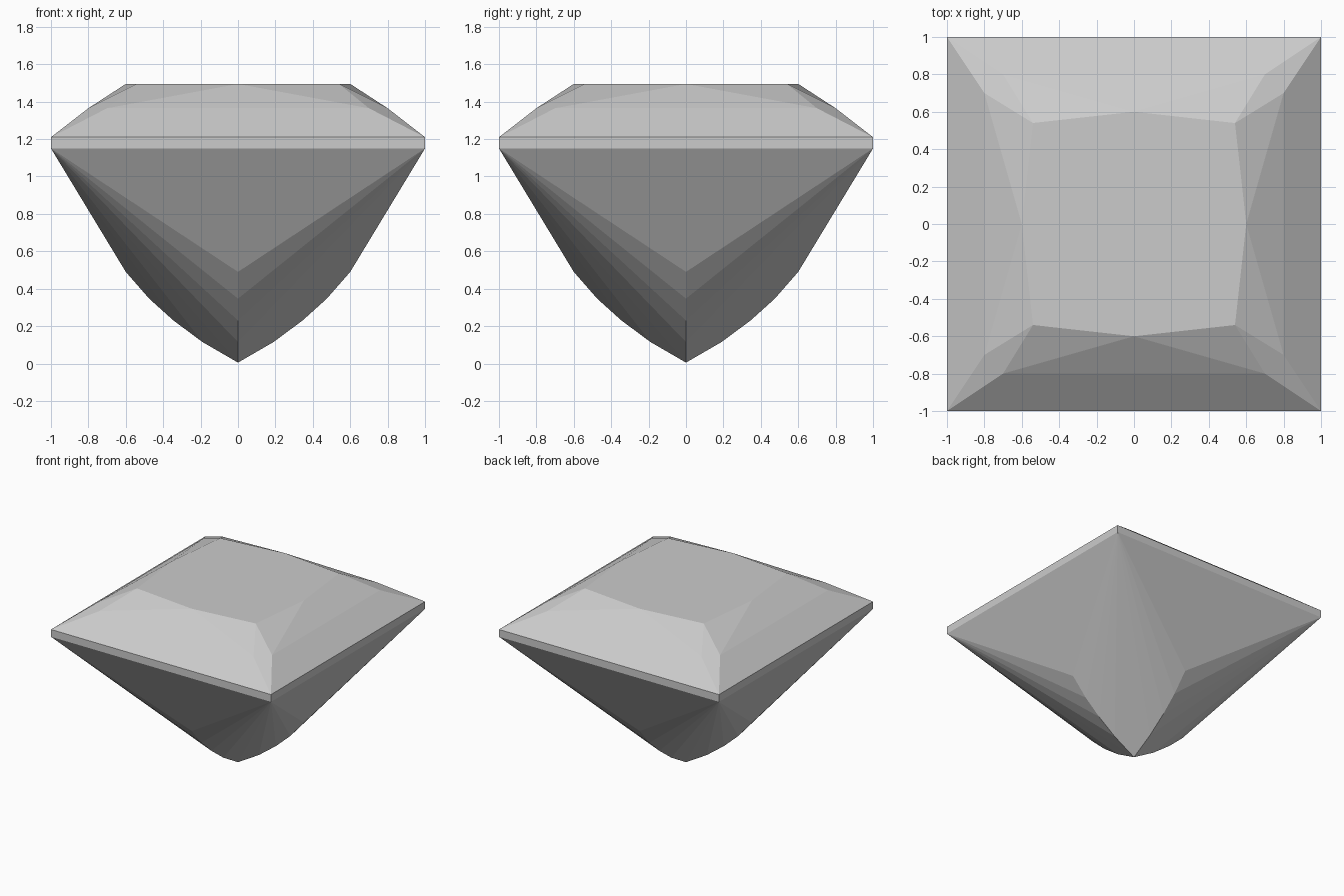
import bpy, bmesh
from mathutils import Matrix
from math import pi

if "Cube" in bpy.data.objects:
    bpy.data.objects.remove(bpy.data.objects["Cube"])

GIRDLE_LOW, GIRDLE_TOP = 1.15, 1.21
MID, TABLE = 1.365, 1.495
# Keel under each side: (distance from axis, height), down to the tip
KEEL = [(0.6, 0.49), (0.475, 0.347), (0.345, 0.23), (0.19, 0.115), (0, 0.005)]

bm = bmesh.new()


def facet(points, turn):
    """One flat face, rotated by a quarter turn about the axis."""
    rot = Matrix.Rotation(turn * pi / 2, 3, 'Z')
    verts = []
    for p in points:
        v = bm.verts.new(p)
        v.co = rot @ v.co
        verts.append(v)
    bm.faces.new(verts)


for q in range(4):
    # Girdle band
    facet([(-1, -1, GIRDLE_LOW), (1, -1, GIRDLE_LOW),
           (1, -1, GIRDLE_TOP), (-1, -1, GIRDLE_TOP)], q)
    # Crown: main facet, star triangle, corner kite, side triangles, table wedge
    star = (0, -0.6, TABLE)
    facet([(-1, -1, GIRDLE_TOP), (1, -1, GIRDLE_TOP), (0.7, -0.8, MID), (-0.7, -0.8, MID)], q)
    facet([(-0.7, -0.8, MID), (0.7, -0.8, MID), star], q)
    facet([(1, -1, GIRDLE_TOP), (0.8, -0.7, MID), (0.54, -0.54, TABLE), (0.7, -0.8, MID)], q)
    for s in (-1, 1):
        facet([(s * 0.7, -0.8, MID), (s * 0.54, -0.54, TABLE), star], q)
    # Pavilion: large side triangle, then chevron facets down the keel
    facet([(-1, -1, GIRDLE_LOW), (1, -1, GIRDLE_LOW), (0, -KEEL[0][0], KEEL[0][1])], q)
    for (r0, z0), (r1, z1) in zip(KEEL, KEEL[1:]):
        for s in (-1, 1):
            facet([(s, -1, GIRDLE_LOW), (0, -r0, z0), (0, -r1, z1)], q)

# Weld facets, then close the open table with one octagon
bmesh.ops.remove_doubles(bm, verts=bm.verts, dist=0.001)
bmesh.ops.holes_fill(bm, edges=[e for e in bm.edges if e.is_boundary], sides=0)
bmesh.ops.recalc_face_normals(bm, faces=bm.faces)

mesh = bpy.data.meshes.new("square_cut_gem")
bm.to_mesh(mesh)
bm.free()
bpy.context.collection.objects.link(bpy.data.objects.new("square_cut_gem", mesh))
